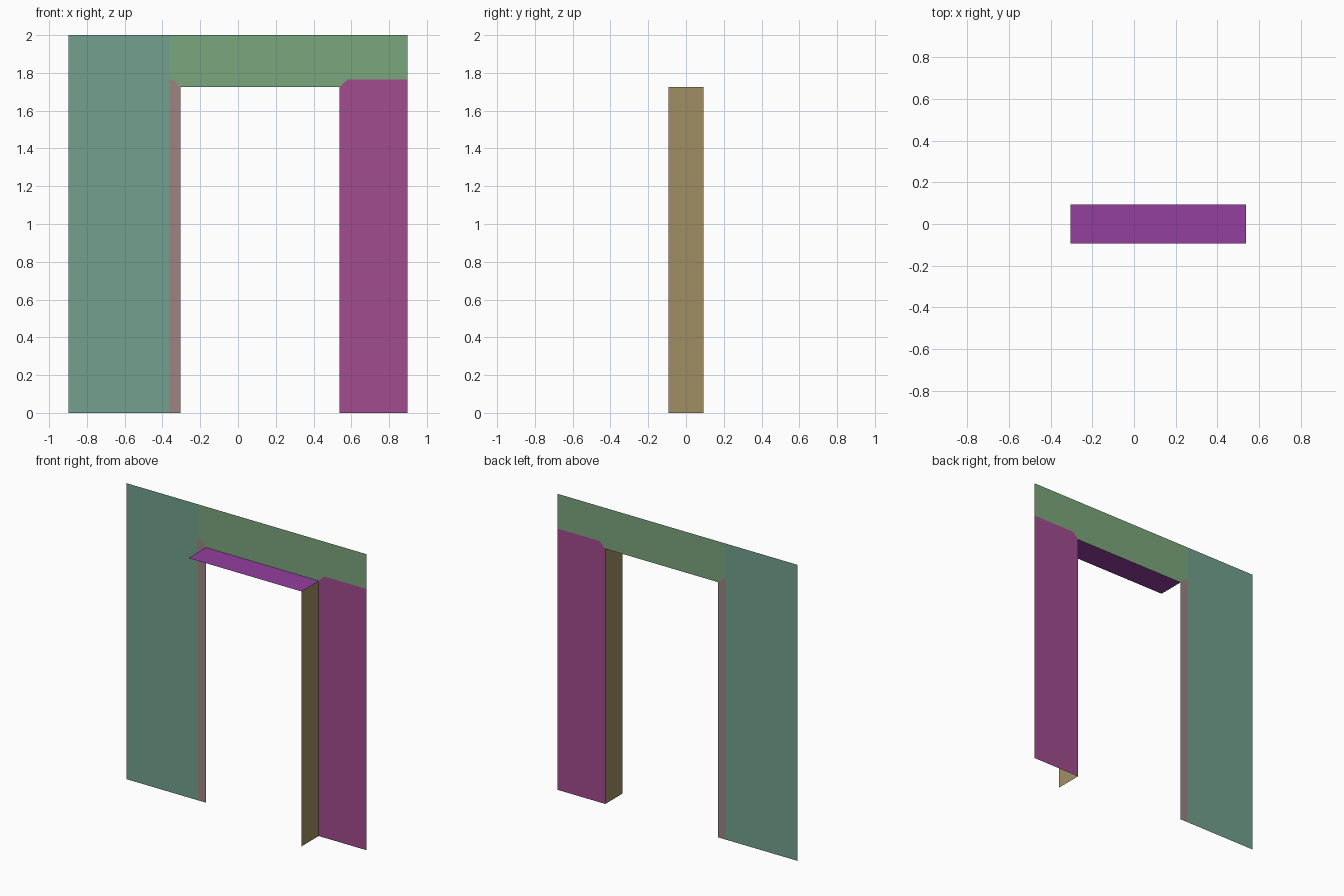
import bpy

cube = bpy.data.objects.get("Cube")
if cube:
    bpy.data.objects.remove(cube, do_unlink=True)


def linear(c):
    c /= 255
    return c / 12.92 if c <= 0.04045 else ((c + 0.055) / 1.055) ** 2.4


def material(name, rgb):
    mat = bpy.data.materials.new(name)
    col = (*[linear(c) for c in rgb], 1.0)
    mat.diffuse_color = col
    mat.use_nodes = True
    bsdf = next(n for n in mat.node_tree.nodes if n.type == 'BSDF_PRINCIPLED')
    bsdf.inputs["Base Color"].default_value = col
    return mat


def panel(name, points, mat):
    """One flat panel from its outline."""
    mesh = bpy.data.meshes.new(name)
    mesh.from_pydata(points, [], [range(len(points))])
    mesh.materials.append(mat)
    mesh.update()
    obj = bpy.data.objects.new(name, mesh)
    bpy.context.collection.objects.link(obj)
    return obj


def wall_panel(name, outline, mat):
    """Panel in the wall plane; outline is (x, z), counter-clockwise from the front."""
    return panel(name, [(x, BACK, z) for x, z in outline], mat)


# Main dimensions
HALF, TOP = 0.897, 2.0             # wall half width and height
FRONT, BACK = -0.093, 0.093        # reveal depth; the wall lies at the back
OPEN_L, OPEN_R, OPEN_T = -0.305, 0.538, 1.724   # doorway
SEAM, TRIM_T, CUT = -0.363, 1.765, 0.042        # panel seams and mitred corners

teal = material("teal", (115, 161, 142))
green = material("leaf green", (123, 166, 124))
magenta = material("magenta", (161, 76, 142))
pink = material("dusty pink", (158, 130, 130))
tan = material("tan", (161, 143, 100))
purple = material("purple", (148, 62, 159))

# Wall around the doorway
wall_panel("wide_wall_panel",
           [(-HALF, 0), (SEAM, 0), (SEAM, TOP), (-HALF, TOP)], teal)
wall_panel("door_edge_strip",
           [(SEAM, 0), (OPEN_L, 0), (OPEN_L, OPEN_T),
            (OPEN_L - CUT, TRIM_T), (SEAM, TRIM_T)], pink)
wall_panel("narrow_wall_panel",
           [(OPEN_R, 0), (HALF, 0), (HALF, TRIM_T),
            (OPEN_R + CUT, TRIM_T), (OPEN_R, OPEN_T)], magenta)
wall_panel("header_panel",
           [(SEAM, TRIM_T), (OPEN_L - CUT, TRIM_T), (OPEN_L, OPEN_T),
            (OPEN_R, OPEN_T), (OPEN_R + CUT, TRIM_T), (HALF, TRIM_T),
            (HALF, TOP), (SEAM, TOP)], green)

# Doorway reveal: one side jamb and the soffit
panel("door_jamb",
      [(OPEN_R, FRONT, 0), (OPEN_R, BACK, 0),
       (OPEN_R, BACK, OPEN_T), (OPEN_R, FRONT, OPEN_T)], tan)
panel("door_soffit",
      [(OPEN_L, FRONT, OPEN_T), (OPEN_R, FRONT, OPEN_T),
       (OPEN_R, BACK, OPEN_T), (OPEN_L, BACK, OPEN_T)], purple)
